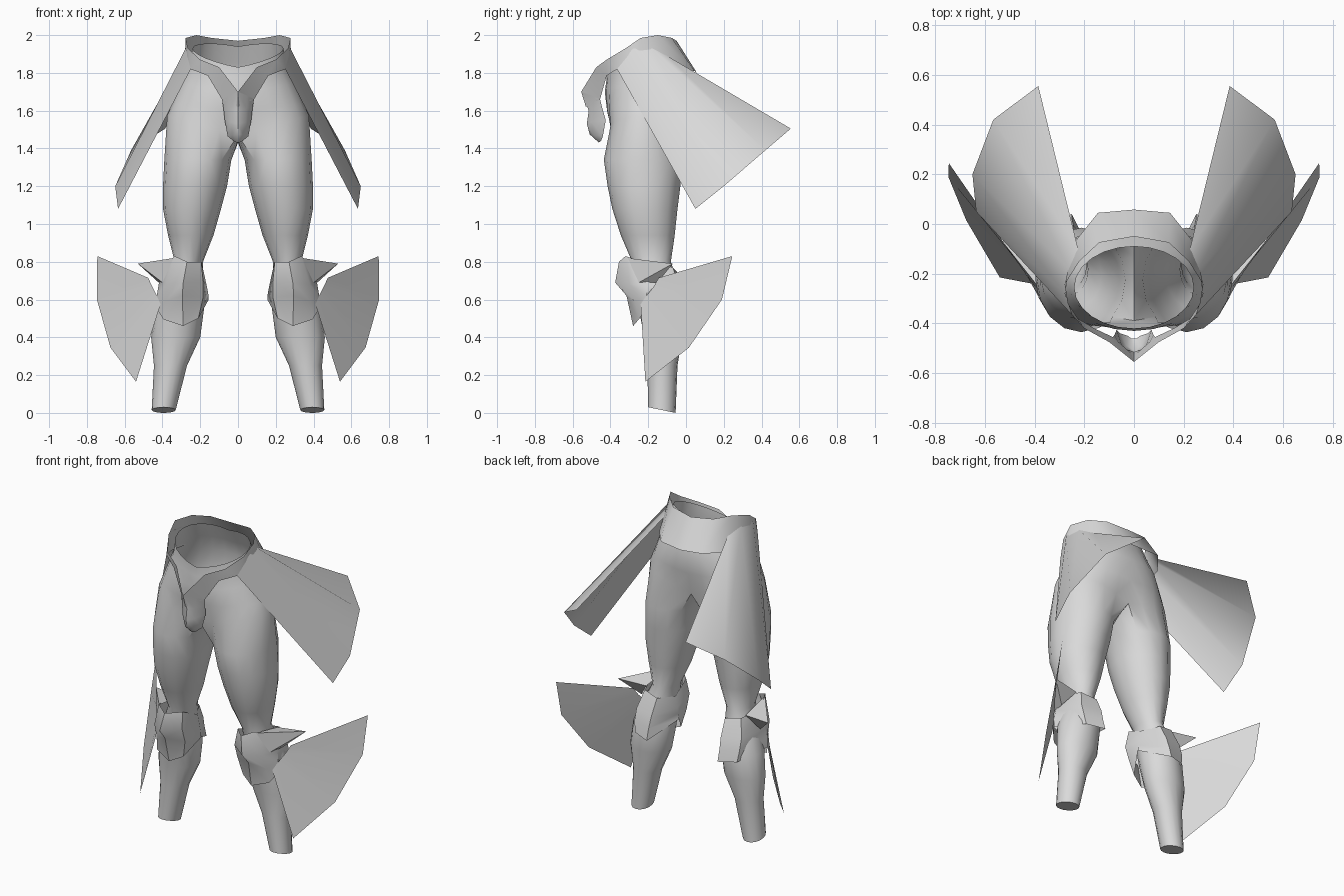
import bpy, bmesh, math

grey = bpy.data.materials.new("light grey")
grey.diffuse_color = (0.7, 0.7, 0.7, 1)


def finish(name, bm, angle=40):
    """Turn half a part into a smooth object mirrored across x = 0."""
    bmesh.ops.remove_doubles(bm, verts=bm.verts, dist=0.0005)
    bmesh.ops.recalc_face_normals(bm, faces=bm.faces)
    me = bpy.data.meshes.new(name)
    bm.to_mesh(me)
    bm.free()
    me.materials.append(grey)
    ob = bpy.data.objects.new(name, me)
    bpy.context.collection.objects.link(ob)
    mod = ob.modifiers.new("mirror", 'MIRROR')
    mod.merge_threshold = 0.001
    bpy.ops.object.select_all(action='DESELECT')
    ob.select_set(True)
    bpy.context.view_layer.objects.active = ob
    bpy.ops.object.modifier_apply(modifier="mirror")
    bpy.ops.object.shade_smooth_by_angle(angle=math.radians(angle))
    return ob


def bridge(bm, a, b, closed=False):
    """Quads between two equally long rows of vertices."""
    n = len(a)
    for i in range(n if closed else n - 1):
        k = (i + 1) % n
        bm.faces.new((a[i], a[k], b[k], b[i]))


def sheet(name, rows, closed=False, angle=40):
    """A surface through rows of points."""
    bm = bmesh.new()
    vr = [[bm.verts.new(p) for p in row] for row in rows]
    for a, b in zip(vr, vr[1:]):
        bridge(bm, a, b, closed)
    return finish(name, bm, angle)


# ---- legs and hips: leg rings up to the crotch, half rings up to the waist
N = 16
leg_sections = [  # z, inner x, outer x, front y, back y
    (0.01, .33, .457, -.20, -.055),
    (0.25, .27, .445, -.205, -.045),
    (0.40, .20, .46, -.22, -.02),
    (0.55, .18, .44, -.25, -.01),
    (0.68, .19, .39, -.28, -.04),
    (0.80, .185, .335, -.285, -.08),
    (0.94, .13, .37, -.345, -.06),
    (1.08, .09, .397, -.39, -.045),
    (1.20, .058, .397, -.415, -.03),
    (1.34, .035, .39, -.435, -.015),
]
hip_sections = [  # x radius, centre y, y radius, cleft, front z, back z, side lift
    (.375, -.22, .225, .25, 1.47, 1.48, .10),
    (.345, -.22, .225, .12, 1.60, 1.62, .03),
    (.30, -.22, .21, .0, 1.70, 1.75, .03),
    (.262, -.235, .185, .0, 1.77, 1.85, .03),
    (.24, -.255, .165, .0, 1.83, 1.94, .045),
]


def hip_point(sec, j):
    rx, cy, ry, cleft, zf, zb, lift = sec
    t = math.pi * j / 12
    c, s = math.cos(t), math.sin(t)
    return (rx * s if 0 < j < 12 else 0,
            cy - ry * c * (1 - cleft * c ** 8),
            zf + (zb - zf) * (1 - c) / 2 + lift * s)


bm = bmesh.new()
rings = []
for z, x0, x1, y0, y1 in leg_sections:
    ring = []
    for k in range(N):
        a = 2 * math.pi * k / N
        tilt = 0.015 * math.cos(a) if z < 0.1 else 0
        ring.append(bm.verts.new(((x0 + x1) / 2 + (x1 - x0) / 2 * math.sin(a),
                                  (y0 + y1) / 2 - (y1 - y0) / 2 * math.cos(a),
                                  max(0, z + tilt + (0.005 if z < 0.1 else 0)))))
    rings.append(ring)
# crotch ring: three inner points lie on the centre line
crotch = []
for k in range(N):
    j = (k + 2) % N
    if j <= 12:
        crotch.append(bm.verts.new(hip_point(hip_sections[0], j)))
    else:
        crotch.append(bm.verts.new((0, {13: -.13, 14: -.22, 15: -.31}[j],
                                    1.43 if j == 14 else 1.44)))
rings.append(crotch)
for a, b in zip(rings, rings[1:]):
    bridge(bm, a, b, True)
bm.faces.new(rings[0])
row = [crotch[(j - 2) % N] for j in range(13)]
for sec in hip_sections[1:]:
    nxt = [bm.verts.new(hip_point(sec, j)) for j in range(13)]
    bridge(bm, row, nxt)
    row = nxt
finish("legs_and_hips", bm, 50)

# ---- belt: dips to a point in front, flares at the back
sheet("belt", [
    [(0, -.555, 1.70), (.10, -.475, 1.83), (.20, -.42, 1.87), (.265, -.32, 1.93),
     (.277, -.24, 1.985), (.22, -.15, 2.0), (.14, -.075, 1.985), (0, -.05, 1.97)],
    [(0, -.53, 1.62), (.085, -.455, 1.66), (.16, -.42, 1.785), (.25, -.365, 1.82),
     (.285, -.26, 1.80), (.245, -.08, 1.80), (.145, .045, 1.81), (0, .058, 1.80)],
])

# ---- ridged guard hanging from the point of the belt
sheet("groin_guard", [
    [(0, -.555, 1.70), (.05, -.50, 1.68), (.085, -.455, 1.66)],
    [(0, -.515, 1.60), (.045, -.50, 1.61), (.078, -.445, 1.62)],
    [(0, -.525, 1.53), (.040, -.50, 1.54), (.070, -.425, 1.55)],
    [(0, -.51, 1.475), (.030, -.49, 1.47), (.055, -.44, 1.465)],
    [(0, -.46, 1.43), (.012, -.46, 1.433), (.025, -.45, 1.44)],
])

# ---- wide skirt plates sweeping out and back from the belt
sheet("skirt_plate", [
    [(.225, -.10, 1.89), (.262, -.18, 1.93), (.277, -.28, 1.93), (.25, -.365, 1.82)],
    [(.385, .555, 1.505), (.566, .42, 1.39), (.65, .20, 1.20), (.635, .05, 1.08)],
])

# ---- knee cuffs: rings run front, outer, back, inner
sheet("knee_cuff", [
    [(.27, -.355, .80), (.335, -.32, .83), (.38, -.20, .79), (.34, -.07, .77),
     (.24, -.05, .75), (.180, -.15, .74), (.195, -.28, .80)],
    [(.29, -.375, .69), (.38, -.30, .68), (.42, -.20, .68), (.37, -.03, .66),
     (.245, 0, .65), (.165, -.15, .67), (.185, -.30, .70)],
    [(.295, -.315, .62), (.385, -.27, .59), (.43, -.21, .62), (.37, -.01, .59),
     (.25, .02, .58), (.158, -.15, .635), (.185, -.27, .61)],
    [(.29, -.28, .46), (.395, -.25, .495), (.435, -.20, .56), (.36, 0, .52),
     (.25, .04, .51), (.155, -.15, .60), (.21, -.25, .50)],
], closed=True)

# ---- spike on the outside of each knee
tip = (.53, -.07, .79)
sheet("knee_spike", [
    [(.34, -.31, .82), (.40, -.25, .69), (.42, -.15, .69), (.35, -.10, .78)],
    [tip] * 4,
], closed=True, angle=30)

# ---- shin fins
sheet("shin_fin", [
    [(.475, -.145, .715), (.455, -.17, .67), (.43, -.21, .62), (.41, -.24, .575)],
    [(.745, .245, .83), (.747, .19, .60), (.675, .015, .345), (.54, -.215, .165)],
])
